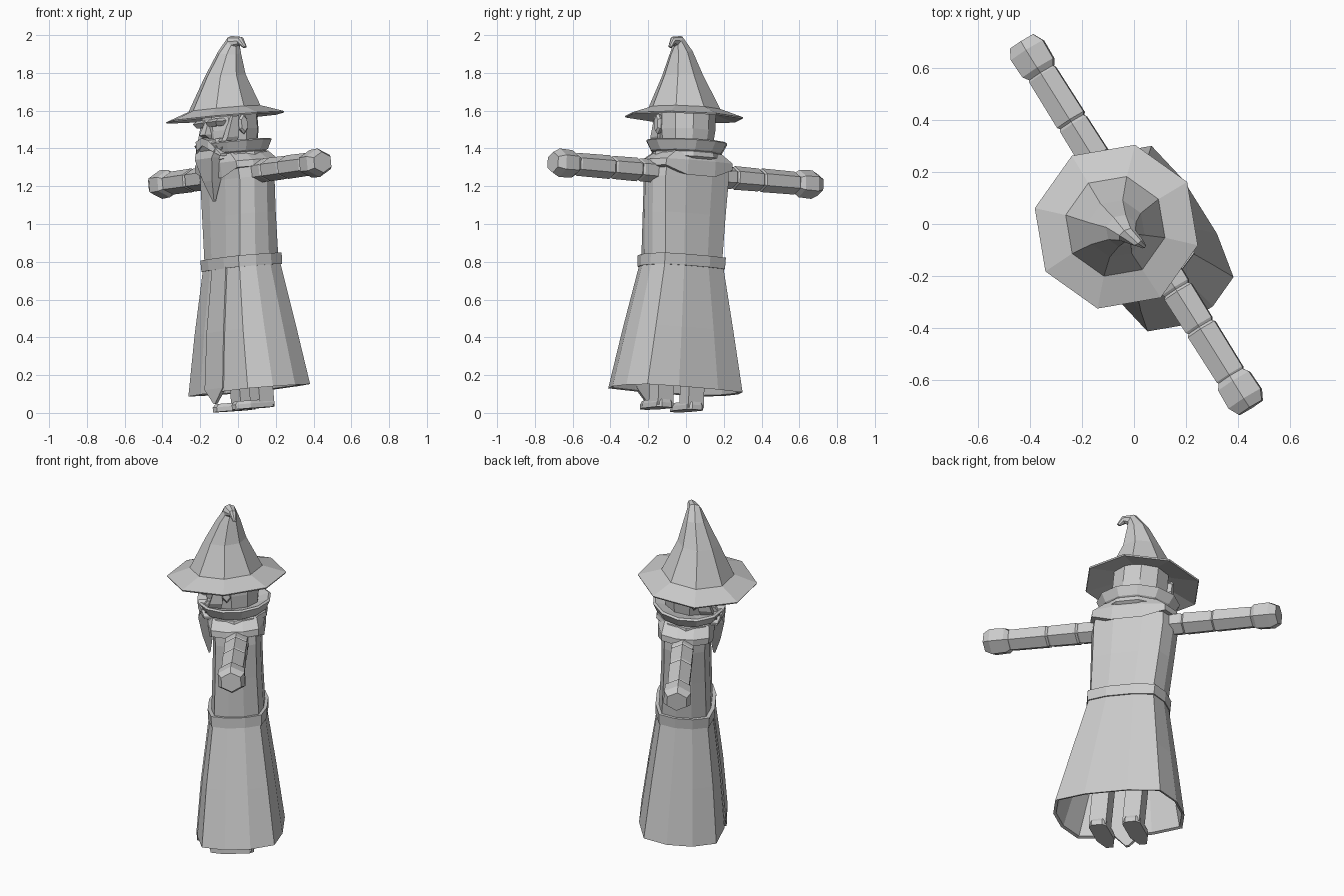
import bpy, bmesh, math
from mathutils import Matrix, Vector

if "Cube" in bpy.data.objects:
    bpy.data.objects.remove(bpy.data.objects["Cube"])

R = math.radians
# whole figure is turned and leans a little to its right and forward
POSE = (Matrix.Translation((0.07, -0.06, 0)) @ Matrix.Rotation(R(-58), 4, 'Z')
        @ Matrix.Rotation(R(-4.2), 4, 'Y') @ Matrix.Rotation(R(3.3), 4, 'X'))

grey = bpy.data.materials.new("plain_grey")
grey.diffuse_color = (0.6, 0.6, 0.6, 1)
grey.use_nodes = True
grey.node_tree.nodes["Principled BSDF"].inputs["Base Color"].default_value = grey.diffuse_color


def loft(name, rings, caps=True, shift=0):
    """Skin a list of equal-sized point rings; shift moves them backward."""
    bm = bmesh.new()
    rows = [[bm.verts.new(POSE @ (Vector(p) + Vector((0, shift, 0)))) for p in ring]
            for ring in rings]
    n = len(rows[0])
    for a, b in zip(rows, rows[1:]):
        for i in range(n):
            j = (i + 1) % n
            bm.faces.new((a[i], a[j], b[j], b[i]))
    if caps:
        bm.faces.new(rows[0][::-1])
        bm.faces.new(rows[-1])
    bmesh.ops.recalc_face_normals(bm, faces=bm.faces)
    me = bpy.data.meshes.new(name)
    bm.to_mesh(me)
    bm.free()
    me.materials.append(grey)
    ob = bpy.data.objects.new(name, me)
    bpy.context.collection.objects.link(ob)
    return ob


def body(rx, ry, z, cy=0, dip=0):
    """Rounded-box outline with 12 points; dip lowers front and back middles."""
    q = [(1, .3), (.85, .85), (.35, 1)]
    pts = (q + [(-x, y) for x, y in q[::-1]] + [(-x, -y) for x, y in q]
           + [(x, -y) for x, y in q[::-1]])
    return [(x * rx, y * ry + cy, z - (dip if abs(y) == 1 else 0)) for x, y in pts]


def disc(n, r, c, tilt=0, ry=None, phase=0):
    """Regular polygon around c, tipped about the side-to-side bend axis."""
    m = Matrix.Translation(c) @ Matrix.Rotation(R(tilt), 4, 'Y')
    ry = ry or r
    return [m @ Vector((r * math.cos(2 * math.pi * i / n + phase),
                        ry * math.sin(2 * math.pi * i / n + phase), 0)) for i in range(n)]


def slab(name, rows, shift=0):
    """Four-sided block from rows of (z, x centre, half width, y front, y back)."""
    return loft(name, [[(x - h, a, z), (x + h, a, z), (x + h, b, z), (x - h, b, z)]
                       for z, x, h, a, b in rows], shift=shift)


# robe: hollow skirt, front flap, belt and torso
loft("skirt", [body(.19, .13, .74, .02), body(.335, .215, .125), body(.35, .23, .12),
               body(.285, .195, .44, .008), body(.215, .15, .78, .02)])
slab("robe_flap", [(.06, .02, .008, -.238, -.222), (.14, .02, .09, -.234, -.21),
                   (.44, .02, .085, -.194, -.17), (.78, .02, .07, -.135, -.11)])
loft("belt", [body(.222, .158, .77, .02), body(.224, .16, .83, .022)])
loft("torso", [body(.208, .142, .8, .022), body(.222, .132, 1.05, .032),
               body(.232, .128, 1.24, .042), body(.225, .13, 1.31, .042),
               body(.16, .12, 1.36, .04)])

# shoulder cape, scarf and wide folded collar
loft("cape", [body(.246, .148, 1.295, .042, .045), body(.242, .152, 1.33, .042),
              body(.17, .14, 1.375, .04)])
loft("scarf", [disc(10, r, (0, .04, z), ry=r * .88)
               for r, z in ((.17, 1.335), (.2, 1.35), (.195, 1.375), (.15, 1.395))])
loft("collar", [disc(12, r, (0, .035, z), ry=r * .88, phase=R(15))
                for r, z in ((.165, 1.365), (.2, 1.385), (.228, 1.435), (.215, 1.442), (.15, 1.425))])

# head
loft("head", [disc(10, r, (0, .028, z), ry=r * .97)
              for r, z in ((.13, 1.35), (.145, 1.43), (.155, 1.5), (.155, 1.61))])
slab("nose", [(1.465, 0, .022, -.185, -.06), (1.485, 0, .03, -.215, -.06),
              (1.57, 0, .012, -.17, -.06)], .06)
slab("beard", [(1.13, 0, .006, -.165, -.155), (1.24, 0, .045, -.19, -.135),
               (1.36, 0, .085, -.205, -.12), (1.43, 0, .10, -.175, -.08),
               (1.46, 0, .10, -.15, -.05)], .045)

# wide hat with a bent tip
hat = [(0, 0, 1.605, .16, 0), (0, 0, 1.567, .318, 0), (0, 0, 1.575, .322, 0),
       (0, 0, 1.618, .196, 0), (.022, .008, 1.79, .112, 2), (.05, .03, 1.91, .063, 12),
       (.08, .042, 1.968, .036, 55), (.122, .06, 1.966, .022, 110),
       (.145, .07, 1.93, .01, 150)]
loft("hat", [disc(8, r, (x, y, z), t) for x, y, z, r, t in hat])

for s, side in ((1, "left"), (-1, "right")):
    # moustache half, brow, sideburn and ear
    loft(side + "_moustache",
         [[(s * x, y - .02, z - h), (s * x, y + .03, z - h), (s * x, y + .03, z + h), (s * x, y - .02, z + h)]
          for x, y, z, h in ((0, -.185, 1.45, .02), (.06, -.185, 1.43, .024), (.12, -.15, 1.37, .006))],
         shift=.045)
    slab(side + "_brow", [(1.525, s * .06, .04, -.16, -.11), (1.55, s * .065, .05, -.175, -.1),
                          (1.565, s * .065, .04, -.15, -.1)], .04)
    slab(side + "_sideburn", [(1.40, s * .1, .02, -.14, -.06), (1.46, s * .125, .025, -.11, -.04),
                              (1.57, s * .14, .014, -.07, -.03)], .02)
    loft(side + "_ear",
         [[(s * x, .005 + r * .5 * math.cos(a), 1.525 + r * math.sin(a))
           for a in (2 * math.pi * i / 6 + R(30) for i in range(6))]
          for x, r in ((.13, .04), (.165, .055), (.178, .042))])

    # arm: three sleeve segments and a mitten hand, ridge upward
    def tube(name, steps):
        loft(name, [[(s * x + .012, .052 + r * 1.1 * math.cos(a), 1.268 + r * math.sin(a))
                     for a in (2 * math.pi * i / 6 + R(30) for i in range(6))]
                    for x, r in steps])
    for part, a, b in (("upper_sleeve", .12, .295), ("mid_sleeve", .295, .465),
                       ("lower_sleeve", .465, .69)):
        tube(f"{side}_{part}", ((a, .055), (a + .01, .063), (b - .01, .061), (b, .055)))
    tube(side + "_hand", ((.685, .055), (.71, .073), (.79, .076), (.83, .055)))

    # leg and pointed shoe
    slab(side + "_leg", [(.03, s * .095, .048, -.03, .06), (.5, s * .095, .048, -.03, .06)])
    sole = [(-.05, .05), (-.03, .07), (.03, .07), (.05, .05), (.05, -.09), (.02, -.165), (-.02, -.165), (-.05, -.09)]
    loft(side + "_shoe", [[(s * .095 + x * k, y * k, z) for x, y in sole]
                          for z, k in ((.02, 1), (.045, 1), (.062, .9))])
